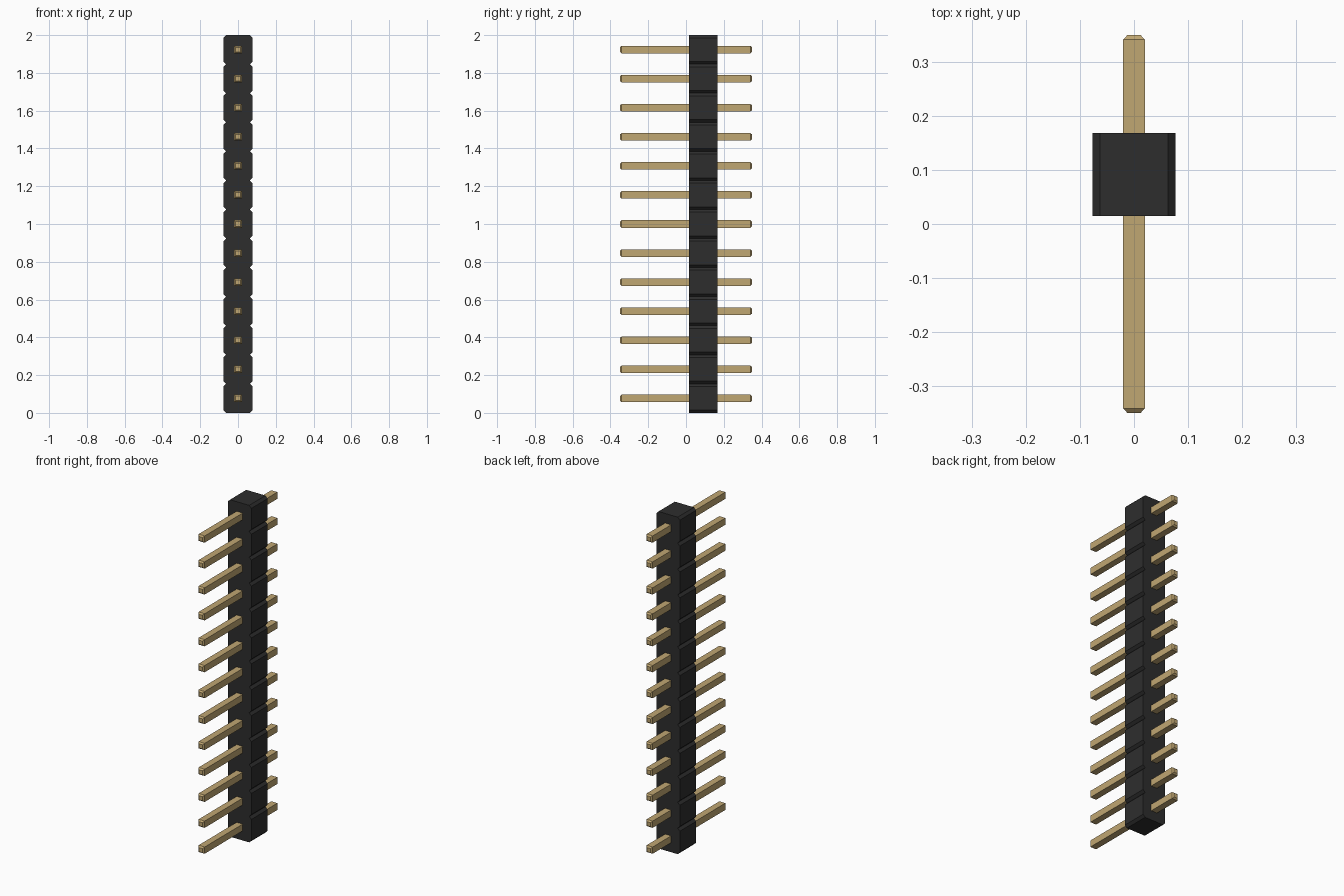
import bpy
import bmesh

COUNT = 13
PITCH = 2.0 / COUNT
HALF = PITCH / 2
CHAMFER = 0.014
BODY_FRONT, BODY_BACK = 0.015, 0.168
PIN_HALF, TIP_HALF = 0.02, 0.012
PIN_END, TIP_LENGTH = 0.35, 0.009

cube = bpy.data.objects.get("Cube")
if cube:
    bpy.data.objects.remove(cube, do_unlink=True)


def material(name, rgb):
    mat = bpy.data.materials.new(name)
    mat.use_nodes = True
    color = (*rgb, 1.0)
    mat.diffuse_color = color
    mat.node_tree.nodes["Principled BSDF"].inputs["Base Color"].default_value = color
    return mat


def loft(name, sections, mat):
    """Join matching (y, outline) sections along y and cap both ends."""
    bm = bmesh.new()
    rings = [[bm.verts.new((x, y, z)) for x, z in outline] for y, outline in sections]
    n = len(rings[0])
    for a, b in zip(rings, rings[1:]):
        for i in range(n):
            j = (i + 1) % n
            bm.faces.new((a[i], a[j], b[j], b[i]))
    bm.faces.new(rings[0])
    bm.faces.new(rings[-1])
    bmesh.ops.recalc_face_normals(bm, faces=bm.faces)
    mesh = bpy.data.meshes.new(name)
    bm.to_mesh(mesh)
    bm.free()
    mesh.materials.append(mat)
    obj = bpy.data.objects.new(name, mesh)
    bpy.context.collection.objects.link(obj)
    return obj


def square(h, z):
    return [(-h, z - h), (h, z - h), (h, z + h), (-h, z + h)]


black = material("black plastic", (0.027, 0.027, 0.027))
gold = material("gold metal", (0.53, 0.385, 0.168))

# Housing: one notched outline with chamfered corners at every position
inner = HALF - CHAMFER
right_side = [(inner, 0)]
for i in range(COUNT):
    low, high = i * PITCH, (i + 1) * PITCH
    right_side += [(HALF, low + CHAMFER), (HALF, high - CHAMFER), (inner, high)]
left_side = [(-x, z) for x, z in reversed(right_side)]
outline = right_side + left_side
loft("housing", [(BODY_FRONT, outline), (BODY_BACK, outline)], black)

# Pins: square bars through the housing with tapered tips
for i in range(COUNT):
    z = (i + 0.5) * PITCH
    shaft, tip = square(PIN_HALF, z), square(TIP_HALF, z)
    shoulder = PIN_END - TIP_LENGTH
    loft(f"pin_{i + 1}", [(-PIN_END, tip), (-shoulder, shaft),
                          (shoulder, shaft), (PIN_END, tip)], gold)
